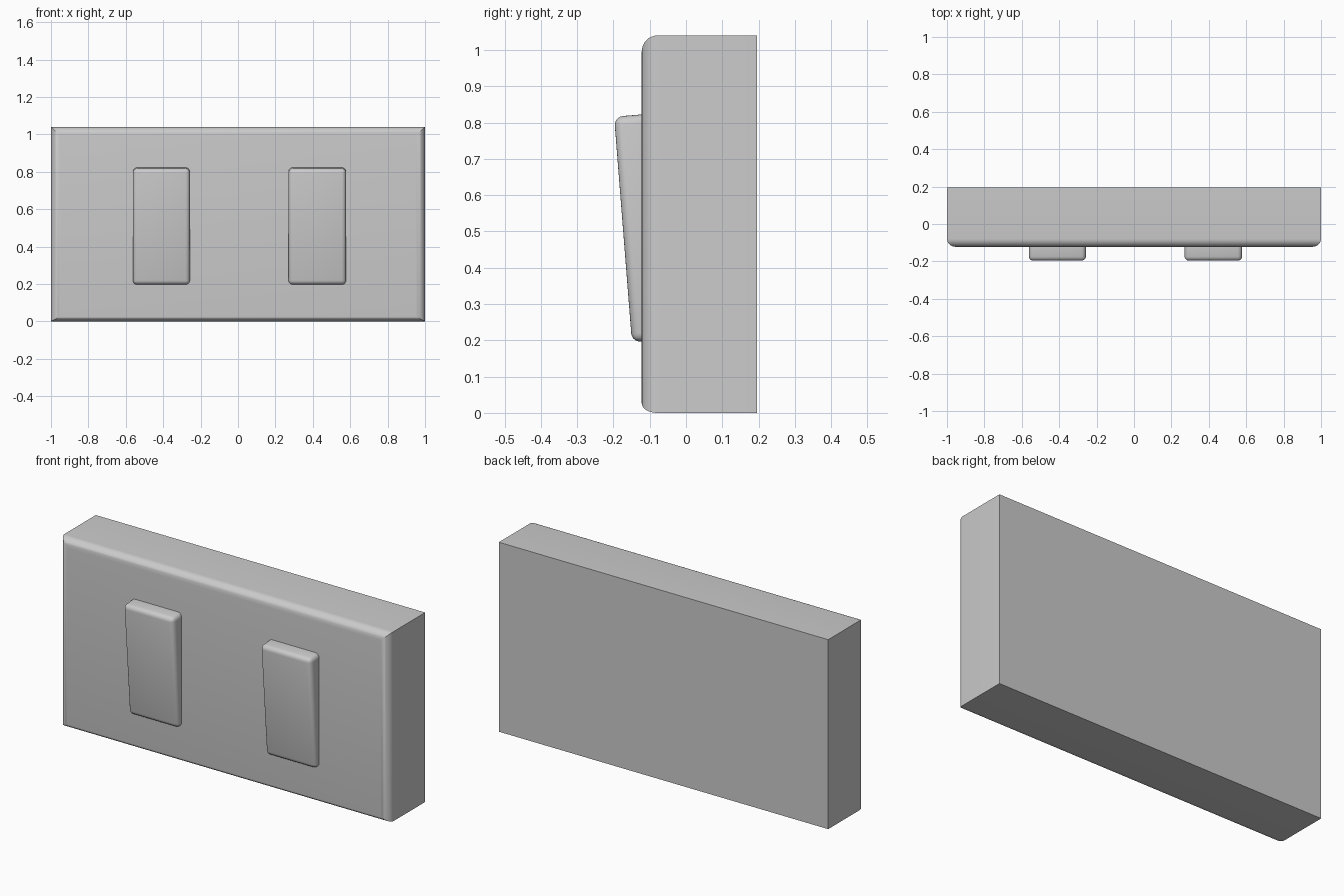
import bpy, bmesh, math

if "Cube" in bpy.data.objects:
    bpy.data.objects.remove(bpy.data.objects["Cube"])

grey = bpy.data.materials.new("light_grey")
grey.diffuse_color = (0.6, 0.6, 0.6, 1)
grey.use_nodes = True
grey.node_tree.nodes["Principled BSDF"].inputs["Base Color"].default_value = grey.diffuse_color


def make_object(name, bm):
    bmesh.ops.recalc_face_normals(bm, faces=bm.faces)
    mesh = bpy.data.meshes.new(name)
    bm.to_mesh(mesh)
    bm.free()
    mesh.materials.append(grey)
    obj = bpy.data.objects.new(name, mesh)
    bpy.context.collection.objects.link(obj)
    bpy.ops.object.select_all(action='DESELECT')
    obj.select_set(True)
    bpy.context.view_layer.objects.active = obj
    bpy.ops.object.shade_smooth_by_angle(angle=math.radians(30))
    return obj


def loft(rings):
    """Closed solid through a list of equal-length point rings."""
    bm = bmesh.new()
    loops = [[bm.verts.new(p) for p in ring] for ring in rings]
    for a, b in zip(loops, loops[1:]):
        for i in range(len(a)):
            j = (i + 1) % len(a)
            bm.faces.new((a[i], a[j], b[j], b[i]))
    bm.faces.new(loops[0])
    bm.faces.new(loops[-1])
    return bm


# Wall plate: square back, front edges rounded over with mitred corners
def plate_ring(y, t):
    x, low, high = 1 - 0.048 * t, 0.026 * t, 1.04 - 0.045 * t
    return [(-x, y, low), (x, y, low), (x, y, high), (-x, y, high)]


SEG, FRONT, DEPTH = 8, -0.122, 0.043
rings = [plate_ring(0.195, 0)]
for k in range(SEG + 1):
    a = math.pi / 2 * k / SEG
    rings.append(plate_ring(FRONT + DEPTH * (1 - math.sin(a)), 1 - math.cos(a)))
make_object("wall_plate", loft(rings))


# Rocker switches: tilted wedges with softened edges, set into the plate
PROFILE = [(-0.08, 0.826), (-0.198, 0.816), (-0.149, 0.195), (-0.08, 0.199)]


def rocker(name, x0, x1):
    bm = loft([[(x, y, z) for y, z in PROFILE] for x in (x0, x1)])
    bmesh.ops.bevel(bm, geom=bm.edges[:], offset=0.024, segments=5,
                    profile=0.5, affect='EDGES')
    make_object(name, bm)


rocker("left_rocker", -0.562, -0.257)
rocker("right_rocker", 0.27, 0.578)
